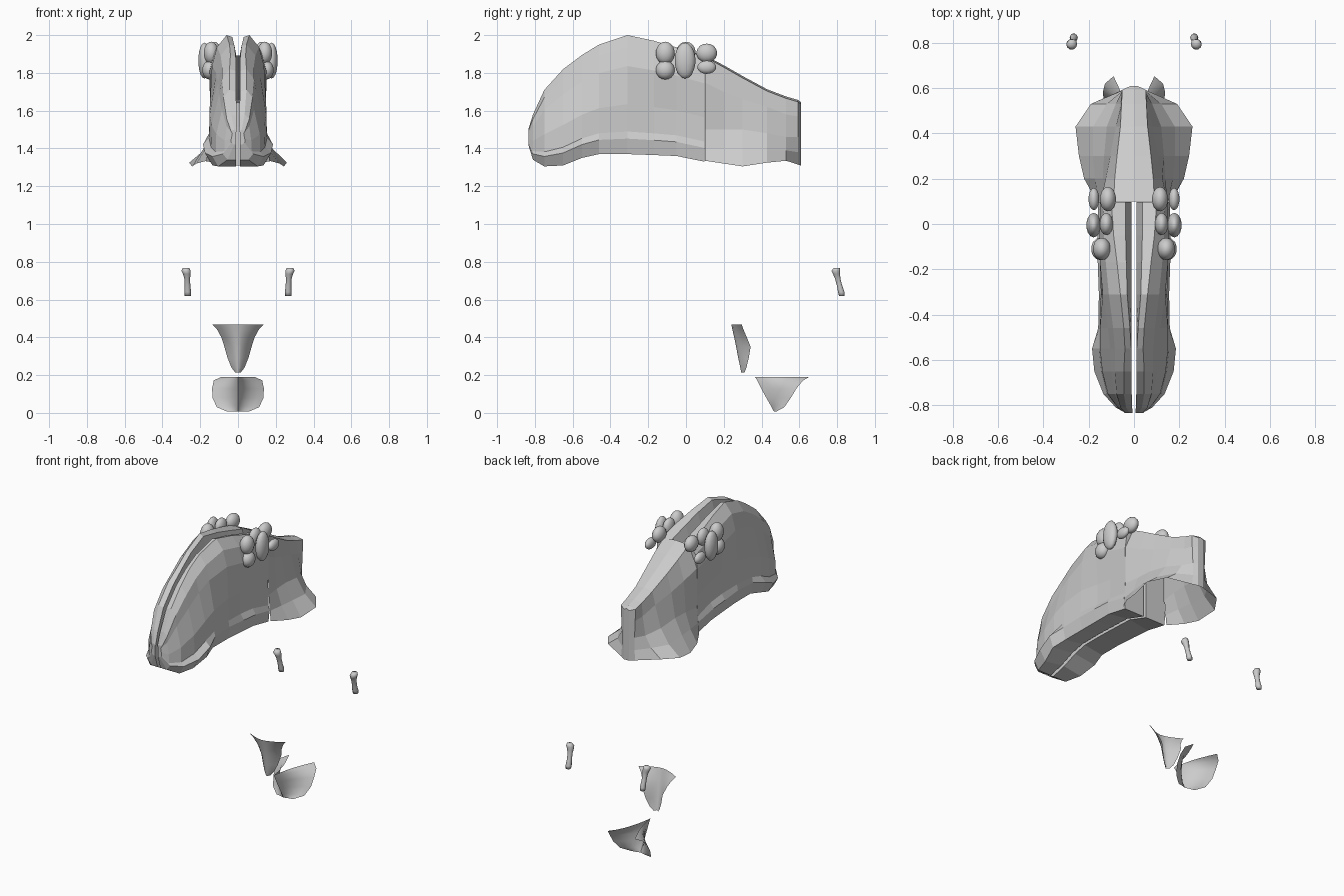
import bpy, bmesh, math
from mathutils import Vector, Matrix

grey = bpy.data.materials.new("bone_grey")
grey.diffuse_color = (0.6, 0.6, 0.6, 1)


def finish(bm, name, smooth=False):
    bmesh.ops.recalc_face_normals(bm, faces=bm.faces)
    me = bpy.data.meshes.new(name)
    bm.to_mesh(me)
    bm.free()
    me.materials.append(grey)
    for p in me.polygons:
        p.use_smooth = smooth
    ob = bpy.data.objects.new(name, me)
    bpy.context.collection.objects.link(ob)
    return ob


def loft(name, rows, closed=False, caps=(False, False), smooth=False):
    """Skin a list of point rows; closed rows form a tube."""
    bm = bmesh.new()
    vr = [[bm.verts.new(p) for p in r] for r in rows]
    n = len(rows[0])
    for a, b in zip(vr, vr[1:]):
        for i in range(n if closed else n - 1):
            j = (i + 1) % n
            bm.faces.new((a[i], a[j], b[j], b[i]))
    if caps[0]:
        bm.faces.new(vr[0])
    if caps[1]:
        bm.faces.new(vr[-1])
    return finish(bm, name, smooth)


# Snout halves: y, top z, bottom z, then x at inner top, outer top,
# shoulder, middle, low ledge and bottom edge
snout = [
    (0.098, 1.89, 1.33, .038, .10, .150, .148, .158, .150),
    (-.05, 1.935, 1.36, .037, .09, .152, .138, .162, .150),
    (-.17, 1.97, 1.365, .034, .075, .150, .136, .160, .145),
    (-.31, 2.00, 1.37, .03, .06, .138, .146, .155, .140),
    (-.46, 1.95, 1.37, .018, .045, .115, .150, .158, .140),
    (-.55, 1.895, 1.35, .012, .04, .105, .150, .185, .160),
    (-.65, 1.82, 1.31, .010, .045, .100, .140, .175, .135),
    (-.75, 1.71, 1.305, .010, .045, .085, .115, .135, .105),
    (-.81, 1.58, 1.34, .008, .035, .06, .070, .080, .055),
    (-.835, 1.50, 1.42, .006, .02, .03, .035, .035, .020),
]
# Small stones around the brow: centre and radii
stones = [
    ((.142, -.11, 1.905), (.04, .05, .06)),
    ((.15, -.11, 1.815), (.04, .05, .05)),
    ((.178, -.005, 1.865), (.033, .055, .095)),
    ((.122, 0, 1.91), (.03, .05, .055)),
    ((.115, .11, 1.905), (.036, .055, .05)),
    ((.177, .11, 1.83), (.024, .05, .035)),
]
# Peg rings: z, y, x, radius
peg = [(.62, .825, .266, .016), (.64, .822, .266, .018), (.67, .814, .267, .015),
       (.71, .803, .269, .015), (.735, .797, .271, .020), (.752, .793, .275, .024),
       (.768, .798, .276, .017)]
# Lower cup wing: keel points (y, z) and rim points (x, y, z)
keel = [(.365, .19), (.375, .175), (.40, .125), (.425, .08), (.445, .045), (.465, .008)]
rim = [(.09, .652, .19), (.128, .62, .172), (.137, .585, .13),
       (.135, .555, .08), (.112, .52, .03), (.06, .48, .008)]

for s, side in ((1, "right"), (-1, "left")):
    rows = []
    for y, zt, zb, a, b, c, d, e, f in snout:
        h = zt - zb
        lift = .02 if -.7 < y < 0 else 0
        ring = [(.010, zb + lift), (.010, zt - .16 * h), (a, zt - .01), (b, zt),
                ((b + c) / 2 + .012, zt - .1 * h), (c, zb + .74 * h), (d, zb + .42 * h),
                (d + .003, zb + .19 * h), (e, zb + .13 * h), (f, zb)]
        rows.append([(s * x, y, z) for x, z in ring])
    loft("snout_half_" + side, rows, True, (True, True))

    for i, (c, r) in enumerate(stones):
        bm = bmesh.new()
        m = Matrix.Translation((s * c[0], c[1], c[2])) @ Matrix.Diagonal((*r, 1))
        bmesh.ops.create_uvsphere(bm, u_segments=14, v_segments=9, radius=1, matrix=m)
        finish(bm, f"brow_stone_{side}_{i + 1}", True)

    rows = [[(s * x + r * math.cos(t * math.pi / 5), y + r * math.sin(t * math.pi / 5), z)
             for t in range(10)] for z, y, x, r in peg]
    loft("peg_" + side, rows, True, (True, True), smooth=True)

    # wing rows swept from the keel to the rim, pinched inwards then flaring
    rows = []
    for (ky, kz), (rx, ry, rz) in zip(keel, rim):
        k, r = Vector((0, ky, kz)), Vector((s * rx, ry, rz))
        row = []
        for i in range(7):
            t = i / 6
            p = k.lerp(r, t)
            p.x -= s * .022 * math.sin(math.pi * t) * rx / .137
            row.append(p)
        rows.append(row)
    loft("lower_cup_" + side, rows, smooth=True)

# Rear shell, open underneath: y, then x/z pairs from roof edge to lower edge
rear = [
    (.10, 1.893, (.09, 1.885), (.148, 1.75), (.150, 1.50), (.158, 1.40), (.165, 1.335)),
    (.20, 1.84, (.085, 1.83), (.125, 1.70), (.138, 1.50), (.172, 1.40), (.22, 1.32)),
    (.30, 1.783, (.075, 1.773), (.105, 1.66), (.132, 1.50), (.182, 1.40), (.243, 1.305)),
    (.43, 1.713, (.06, 1.703), (.08, 1.62), (.12, 1.48), (.18, 1.39), (.258, 1.325)),
    (.53, 1.675, (.055, 1.665), (.06, 1.58), (.08, 1.46), (.12, 1.39), (.19, 1.335)),
    (.592, 1.657, (.052, 1.647), (.05, 1.57), (.045, 1.46), (.045, 1.38), (.05, 1.315)),
    (.608, 1.645, (.018, 1.635), (.018, 1.57), (.018, 1.46), (.018, 1.38), (.018, 1.31)),
]
rows = []
for y, zt, *pts in rear:
    rows.append([(-x, y, z) for x, z in reversed(pts)] + [(0, y, zt)] +
                [(x, y, z) for x, z in pts])
loft("rear_shell", rows, caps=(False, True))

# Upper throat plate: z, half width, middle y, edge y; bowed towards the front
plate = [(.468, .135, .24, .295), (.44, .11, .246, .305), (.40, .088, .255, .322),
         (.35, .072, .265, .342), (.29, .055, .277, .332), (.24, .035, .287, .32),
         (.215, .015, .292, .31)]
rows = []
for z, w, y0, y1 in plate:
    rows.append([(w * t / 4, y0 + (y1 - y0) * abs(t / 4) ** 1.6, z) for t in range(-4, 5)])
loft("throat_plate", rows, smooth=True)
